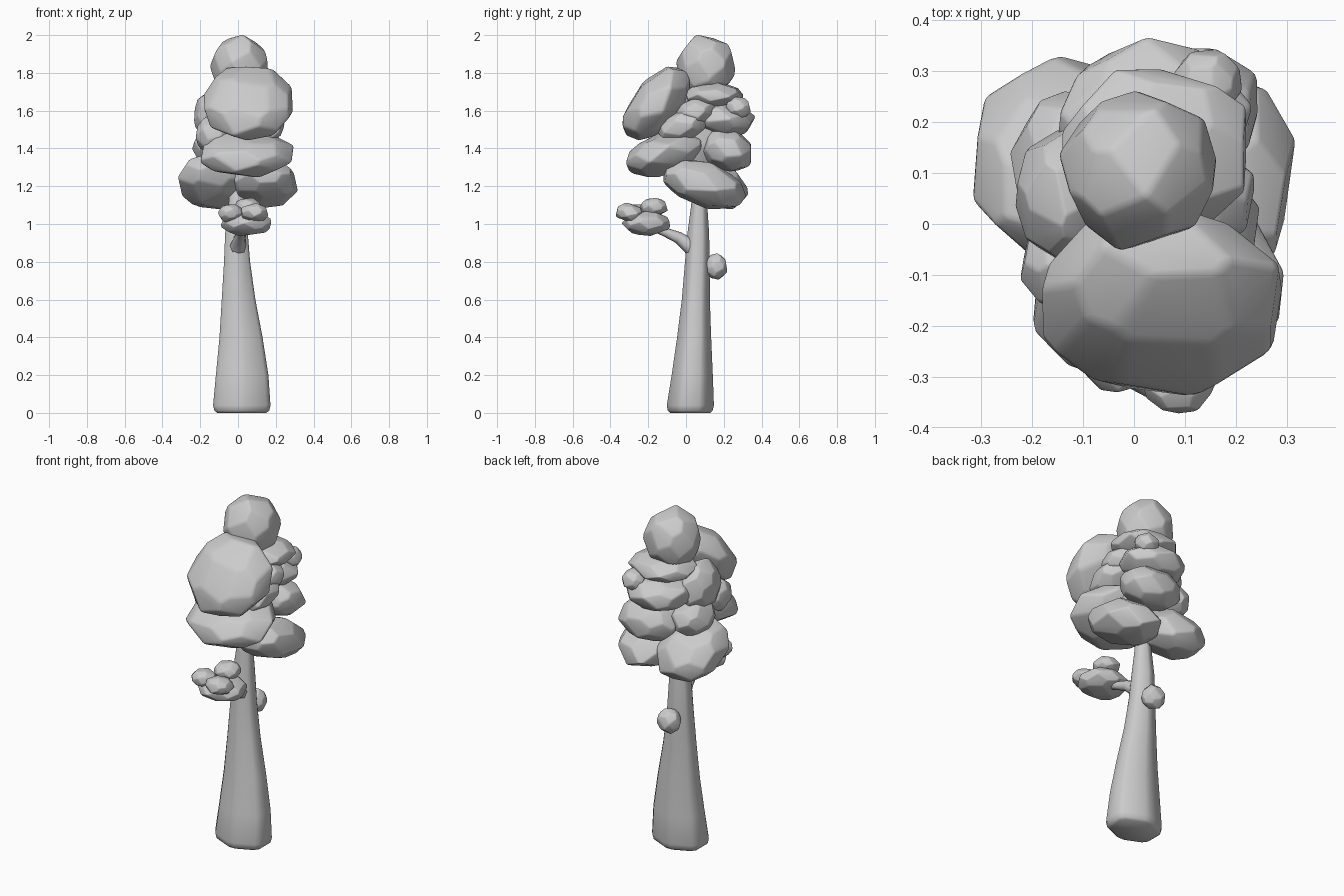
import bpy, bmesh, math, random
from mathutils import Vector, Matrix

random.seed(11)
cube = bpy.data.objects.get("Cube")
if cube:
    bpy.data.objects.remove(cube, do_unlink=True)

# One flat colour for the whole tree
grey = bpy.data.materials.new("clay_grey")
grey.use_nodes = True
grey.diffuse_color = (0.6, 0.6, 0.6, 1)
grey.node_tree.nodes["Principled BSDF"].inputs["Base Color"].default_value = (0.6, 0.6, 0.6, 1)


def finish(name, bm):
    """Turn a bmesh into a smooth, coloured object."""
    bmesh.ops.recalc_face_normals(bm, faces=bm.faces[:])
    mesh = bpy.data.meshes.new(name)
    bm.to_mesh(mesh)
    bm.free()
    mesh.materials.append(grey)
    for p in mesh.polygons:
        p.use_smooth = True
    obj = bpy.data.objects.new(name, mesh)
    bpy.context.collection.objects.link(obj)


def blob(name, centre, radii, tilt=0, facets=26):
    """Leaf clump: a block chiselled by planes all round, edges softened,
    fitted to the radii and tilted about x."""
    bm = bmesh.new()
    bmesh.ops.create_cube(bm, size=4)
    turn = random.uniform(0, math.tau)
    for i in range(facets):
        z = 1 - (2 * i + 1) / facets
        a = turn + i * math.pi * (3 - math.sqrt(5)) + random.uniform(-.15, .15)
        r = math.sqrt(1 - z * z)
        n = Vector((r * math.cos(a), r * math.sin(a), z))
        # slightly boxier than a sphere
        reach = sum(abs(c) ** 1.83 for c in n) ** (1 / 1.83) * random.uniform(.98, 1.02)
        cut = bmesh.ops.bisect_plane(bm, geom=bm.verts[:] + bm.edges[:] + bm.faces[:],
                                     plane_co=n * reach, plane_no=n, clear_outer=True)
        rim = [e for e in cut["geom_cut"] if isinstance(e, bmesh.types.BMEdge)]
        if rim:
            bmesh.ops.edgeloop_fill(bm, edges=rim)
    bmesh.ops.remove_doubles(bm, verts=bm.verts[:], dist=.04)
    bmesh.ops.bevel(bm, geom=bm.edges[:], offset=.08, segments=2, profile=.5,
                    affect='EDGES', clamp_overlap=True)
    low = [min(v.co[k] for v in bm.verts) for k in range(3)]
    high = [max(v.co[k] for v in bm.verts) for k in range(3)]
    lean = Matrix.Rotation(math.radians(tilt), 3, 'X')
    for v in bm.verts:
        p = Vector([(2 * (c - a) / (b - a) - 1) * r
                    for c, a, b, r in zip(v.co, low, high, radii)])
        v.co = lean @ p + Vector(centre)
    finish(name, bm)


def loft(name, rings):
    """Skin a list of vertex-coordinate rings and cap both ends."""
    bm = bmesh.new()
    loops = [[bm.verts.new(c) for c in ring] for ring in rings]
    n = len(loops[0])
    for a, b in zip(loops, loops[1:]):
        for i in range(n):
            j = (i + 1) % n
            bm.faces.new((a[i], a[j], b[j], b[i]))
    bm.faces.new(loops[0][::-1])
    bm.faces.new(loops[-1])
    finish(name, bm)


def hex_ring(x, y, z, half_x, half_y):
    """Hexagon with softened corners, one corner to the front."""
    rx = half_x / math.cos(math.radians(22))
    ring = []
    for i in range(6):
        for off in (-8, 8):
            a = math.radians(30 + i * 60 + off)
            ring.append((x + rx * math.cos(a), y + half_y * math.sin(a), z))
    return ring


# Trunk: x, y, z, half width, half depth
trunk_profile = [
    (.02, .022, 0, .13, .107), (.02, .022, .012, .145, .12), (.02, .023, .04, .152, .126),
    (.022, .033, .2, .139, .11), (.016, .043, .4, .114, .091), (.003, .052, .6, .089, .075),
    (-.005, .06, .8, .069, .066), (-.008, .065, .95, .06, .058),
    (-.005, .07, 1.1, .045, .043), (0, .07, 1.35, .03, .03)]
loft("trunk", [hex_ring(*row) for row in trunk_profile])

# Branch reaching forward to the small clump
path = [((0, .08, .82), .046), ((0, .02, .885), .043), ((.01, -.04, .928), .031),
        ((.02, -.11, .957), .024), ((.035, -.21, 1.0), .02)]
branch_rings = []
for k, (c, r) in enumerate(path):
    ahead = Vector(path[min(k + 1, len(path) - 1)][0])
    behind = Vector(path[max(k - 1, 0)][0])
    turn = (ahead - behind).to_track_quat('Z', 'X')
    branch_rings.append([Vector(c) + turn @ Vector((r * math.cos(a), r * math.sin(a), 0))
                         for a in [i * math.tau / 8 for i in range(8)]])
loft("branch", branch_rings)

# Knob on the back of the trunk
blob("trunk_knob", (-.005, .157, .775), (.067, .061, .069))

# Small clump on the branch
blob("branch_clump", (.043, -.212, 1.004), (.133, .128, .067))
blob("branch_leaf_left", (.088, -.297, 1.058), (.072, .071, .05), -10)
blob("branch_leaf_right", (-.04, -.26, 1.056), (.065, .072, .05), -8)
blob("branch_leaf_top", (.05, -.17, 1.09), (.07, .072, .048))

# Crown: main clumps
blob("crown_top", (.008, .105, 1.833), (.153, .155, .167))
blob("crown_front_upper", (.055, -.155, 1.638), (.235, .23, .127), 50)
blob("crown_front_lower", (.048, -.115, 1.373), (.245, .208, .11), 17)
blob("crown_low_left", (.137, .097, 1.21), (.178, .228, .118), -19)
blob("crown_low_right", (-.122, .12, 1.232), (.193, .218, .126), -28)

# Crown: back and side clumps
blob("crown_back_lower", (.07, .22, 1.39), (.172, .138, .113), -20)
blob("crown_back_middle", (.04, .195, 1.555), (.19, .168, .094), -5)
blob("crown_back_upper", (.04, .15, 1.68), (.18, .153, .07))
blob("crown_back_bump", (.145, .278, 1.615), (.066, .067, .058), -15)
blob("crown_left_upper", (.115, .055, 1.595), (.12, .11, .076), 15)
blob("crown_left_middle", (.115, -.01, 1.522), (.13, .14, .086), 25)
blob("crown_right_upper", (-.125, .055, 1.57), (.107, .137, .142))
blob("crown_right_back", (-.13, .12, 1.41), (.112, .14, .098))
blob("crown_right_front", (-.125, -.075, 1.47), (.097, .092, .1))
blob("crown_core", (.02, .06, 1.5), (.12, .12, .28))
